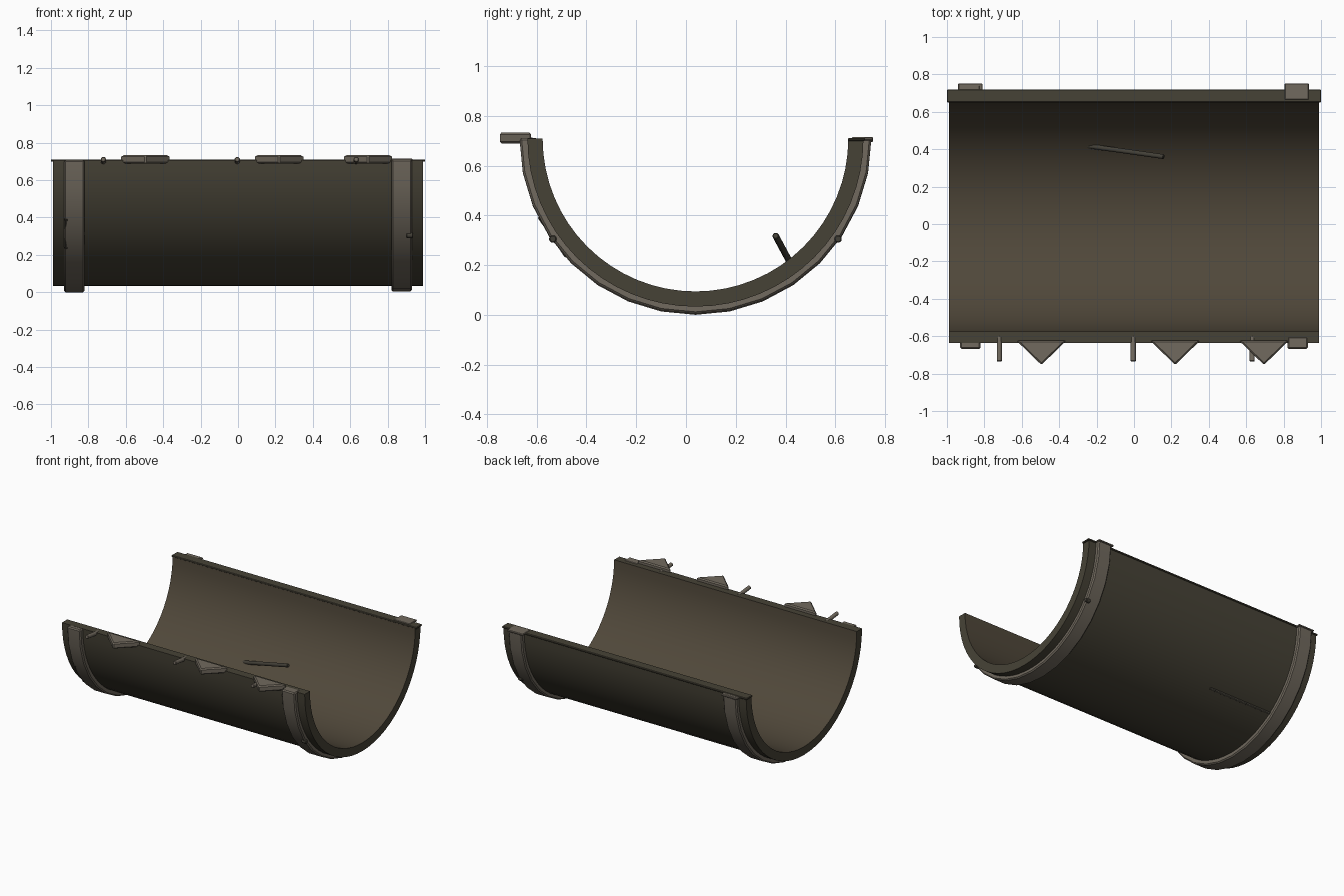
import bpy, bmesh, math
from mathutils import Vector

if "Cube" in bpy.data.objects:
    bpy.data.objects.remove(bpy.data.objects["Cube"])

CY, CZ = 0.038, 0.708   # axis of the half pipe


def material(name, rgb):
    m = bpy.data.materials.new(name)
    m.diffuse_color = (*rgb, 1)
    m.use_nodes = True
    m.node_tree.nodes["Principled BSDF"].inputs["Base Color"].default_value = m.diffuse_color
    return m


OLIVE = material("dark olive metal", (0.062, 0.055, 0.037))
BROWN = material("brown inner lining", (0.080, 0.064, 0.042))
GREY = material("worn grey metal", (0.165, 0.143, 0.112))
DARK = material("dark rod", (0.055, 0.050, 0.038))


def finish(name, bm, mats, bevel=0.0):
    bmesh.ops.recalc_face_normals(bm, faces=bm.faces)
    if bevel:
        edges = [e for e in bm.edges if e.calc_face_angle(0) > math.radians(30)]
        bmesh.ops.bevel(bm, geom=edges, offset=bevel, segments=1, affect='EDGES')
    me = bpy.data.meshes.new(name)
    bm.to_mesh(me)
    bm.free()
    for m in mats:
        me.materials.append(m)
    ob = bpy.data.objects.new(name, me)
    bpy.context.collection.objects.link(ob)
    return ob


def half_ring(name, x0, x1, r_in, r_out, n, mats, bevel=0.0, lift=0.0):
    """Half pipe open to the top, running along x."""
    bm = bmesh.new()
    loops = []
    for i in range(n + 1):
        a = math.pi + math.pi * i / n
        c, s = math.cos(a), math.sin(a)
        loops.append([bm.verts.new((x, CY + r * c, CZ + lift + r * s))
                      for x, r in ((x0, r_in), (x1, r_in), (x1, r_out), (x0, r_out))])
    for a, b in zip(loops, loops[1:]):
        for k in range(4):
            f = bm.faces.new((a[k], a[(k + 1) % 4], b[(k + 1) % 4], b[k]))
            if k == 0 and len(mats) > 1:
                f.material_index = 1      # inside lining
    bm.faces.new(loops[0])
    bm.faces.new(loops[-1])
    return finish(name, bm, mats, bevel)


def prism(name, outline, z0, z1, mat, bevel=0.0):
    """Flat outline in x, y raised between two heights."""
    bm = bmesh.new()
    f = bm.faces.new([bm.verts.new((x, y, z0)) for x, y in outline])
    ext = bmesh.ops.extrude_face_region(bm, geom=[f])
    for v in ext["geom"]:
        if isinstance(v, bmesh.types.BMVert):
            v.co.z = z1
    return finish(name, bm, [mat], bevel)


def plate(name, x0, x1, y0, y1, z0, z1, mat, bevel):
    return prism(name, [(x0, y0), (x1, y0), (x1, y1), (x0, y1)], z0, z1, mat, bevel)


def rod(name, a, b, r, mat, n=8):
    a, b = Vector(a), Vector(b)
    bm = bmesh.new()
    bmesh.ops.create_cone(bm, cap_ends=True, segments=n, radius1=r, radius2=r,
                          depth=(b - a).length)
    q = (b - a).to_track_quat('Z', 'Y').to_matrix().to_4x4()
    q.translation = (a + b) / 2
    bm.transform(q)
    return finish(name, bm, [mat], r * 0.25)


# trough shell
half_ring("trough_shell", -0.99, 0.99, 0.614, 0.675, 32, [OLIVE, BROWN])

# raised strip along the back rim
plate("back_rim_strip", -1.0, 1.0, 0.65, 0.72, 0.698, 0.711, OLIVE, 0.004)

# bands round the outside, and their end caps at the back rim
half_ring("left_band", -0.93, -0.82, 0.64, 0.707, 16, [GREY], 0.008, -0.001)
half_ring("right_band", 0.82, 0.93, 0.64, 0.707, 16, [GREY], 0.008, 0.003)
plate("left_band_cap", -0.94, -0.81, 0.665, 0.752, 0.694, 0.706, GREY, 0.004)
plate("right_band_cap", 0.805, 0.935, 0.665, 0.752, 0.701, 0.714, GREY, 0.004)

# pointed teeth along the front rim
for i, x in enumerate((-0.495, 0.22, 0.695)):
    prism(f"tooth_{i + 1}", [(x - 0.135, -0.622), (x, -0.753), (x + 0.135, -0.622)],
          0.689, 0.733, GREY, 0.008)

# small pegs beside the teeth
for i, x in enumerate((-0.72, -0.004, 0.632)):
    rod(f"peg_{i + 1}", (x, -0.60, 0.696), (x, -0.735, 0.711), 0.015, GREY)

# loose rod sticking out of the inner wall
rod("inner_rod", (-0.25, 0.418, 0.21), (0.16, 0.36, 0.318), 0.014, DARK)

# slivers lying in the outer wall and in the bands
rod("outer_sliver", (-0.30, 0.428, 0.164), (-0.83, 0.428, 0.164), 0.012, DARK, 6)
rod("left_band_sliver", (-0.92, -0.589, 0.395), (-0.92, -0.479, 0.235), 0.010, DARK, 6)
for side, y in (("front", -0.535), ("back", 0.611)):
    rod(f"right_band_{side}_stud", (0.90, y, 0.305), (0.936, y, 0.305), 0.016, DARK)

# smooth shading with sharp edges kept
for ob in bpy.context.collection.objects:
    ob.select_set(True)
    bpy.context.view_layer.objects.active = ob
bpy.ops.object.shade_smooth_by_angle(angle=math.radians(30))
